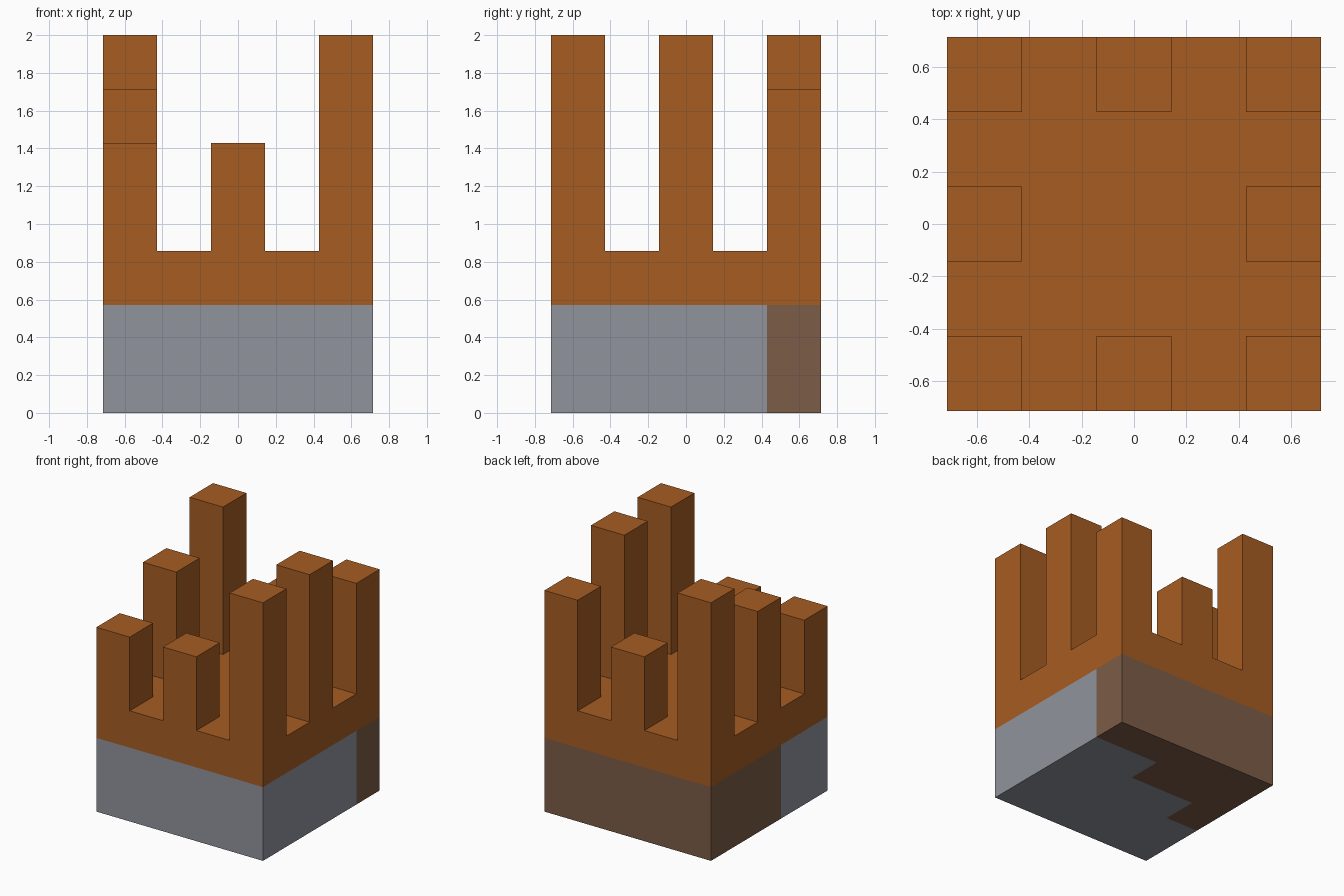
import bpy
import bmesh
from mathutils import Matrix, Vector

cube = bpy.data.objects.get("Cube")
if cube:
    bpy.data.objects.remove(cube, do_unlink=True)

CELL = 2 / 7           # one block of the five by five plan
HALF = 2.5 * CELL
DECK_BOTTOM = 2 * CELL
DECK_TOP = 3 * CELL


def material(name, rgb):
    """Flat material from display colour, stored as linear values."""
    linear = [((c / 255 + 0.055) / 1.055) ** 2.4 for c in rgb] + [1]
    mat = bpy.data.materials.new(name)
    mat.use_nodes = True
    mat.diffuse_color = linear
    mat.node_tree.nodes["Principled BSDF"].inputs["Base Color"].default_value = linear
    return mat


def box(name, x, y, width, z0, z1, mats, open_sides=(), cuts=(), rule=None):
    """Square block; faces pointing along open_sides are hidden and left out."""
    bm = bmesh.new()
    place = Matrix.Translation((x, y, (z0 + z1) / 2)) @ Matrix.Diagonal((width, width, z1 - z0, 1))
    bmesh.ops.create_cube(bm, size=1, matrix=place)
    bm.normal_update()
    hidden = [f for f in bm.faces if round(f.normal.z) in open_sides and abs(f.normal.z) > 0.5]
    bmesh.ops.delete(bm, geom=hidden, context='FACES')
    for normal, offset in cuts:
        bmesh.ops.bisect_plane(bm, geom=bm.verts[:] + bm.edges[:] + bm.faces[:],
                               plane_co=Vector(normal) * offset, plane_no=normal)
    if rule:
        for face in bm.faces:
            face.material_index = rule(face.calc_center_median())
    mesh = bpy.data.meshes.new(name)
    bm.to_mesh(mesh)
    bm.free()
    for mat in mats:
        mesh.materials.append(mat)
    obj = bpy.data.objects.new(name, mesh)
    bpy.context.collection.objects.link(obj)
    return obj


stone = material("grey_stone", (145, 148, 158))
earth = material("brown_earth", (124, 92, 70))
clay = material("orange_clay", (166, 92, 34))


def earth_rule(centre):
    """Earth fills the back, stepping forward towards the -x side."""
    if centre.x > CELL / 2:
        limit = 1.5
    elif centre.x > -1.5 * CELL:
        limit = 0.5
    else:
        limit = -0.5
    return int(centre.y > limit * CELL)


# Foundation of stone and earth, cut along the block lines
lines = [(axis, step * CELL) for axis in ((1, 0, 0), (0, 1, 0))
         for step in (-1.5, -0.5, 0.5, 1.5)]
box("foundation", 0, 0, 2 * HALF, 0, DECK_BOTTOM, [stone, earth],
    open_sides=(1,), cuts=lines, rule=earth_rule)

# Deck
box("deck", 0, 0, 2 * HALF, DECK_BOTTOM, DECK_TOP, [clay], open_sides=(-1,))

# Pillars: name, column, row, height in blocks
pillars = [
    ("front_left", 2, -2, 4), ("front_middle", 0, -2, 2), ("front_right", -2, -2, 2),
    ("middle_left", 2, 0, 4), ("middle_right", -2, 0, 3),
    ("back_left", 2, 2, 3), ("back_middle", 0, 2, 2), ("back_right", -2, 2, 4),
]
for name, column, row, height in pillars:
    box(name + "_pillar", column * CELL, row * CELL, CELL,
        DECK_TOP, DECK_TOP + height * CELL, [clay], open_sides=(-1,))
